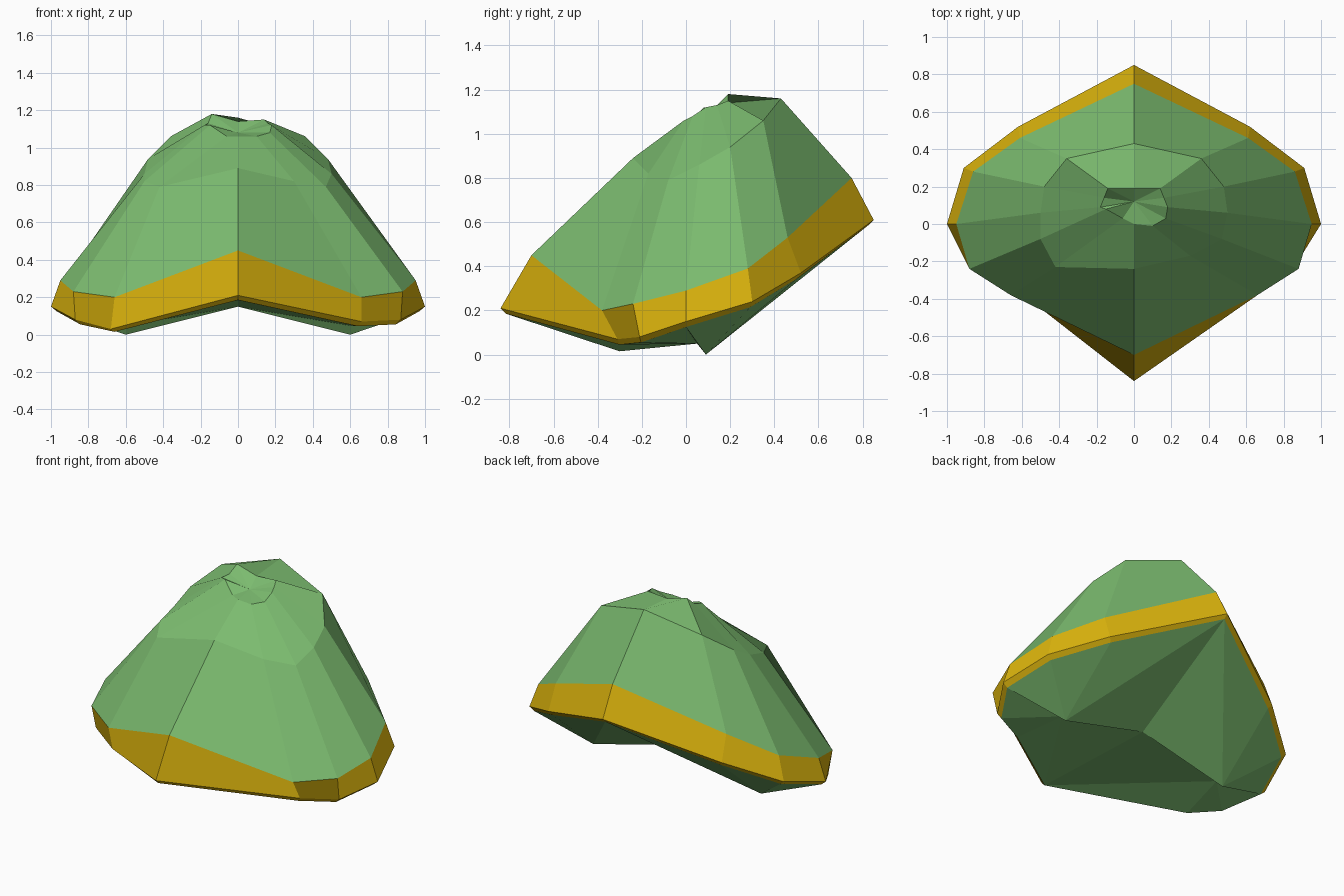
import bpy
from mathutils import Vector

cube = bpy.data.objects.get("Cube")
if cube:
    bpy.data.objects.remove(cube)


def material(name, color):
    m = bpy.data.materials.new(name)
    m.use_nodes = True
    m.diffuse_color = color
    m.node_tree.nodes["Principled BSDF"].inputs["Base Color"].default_value = color
    return m


green = material("leaf green", (0.2, 0.5, 0.16, 1))
mustard = material("mustard", (0.72, 0.46, 0.004, 1))


def ring(half, **left):
    """Mirror a front-to-back half outline; keywords move single points on -x."""
    pts = [Vector(p) for p in half]
    mirrored = [Vector((-p.x, p.y, p.z)) for p in pts]
    for key, value in left.items():
        mirrored[int(key[1:])] = Vector(value)
    return pts + mirrored[-2:0:-1]


def finish(name, mat, verts, faces):
    mesh = bpy.data.meshes.new(name)
    mesh.from_pydata(verts, [], faces)
    mesh.materials.append(mat)
    mesh.validate()
    obj = bpy.data.objects.new(name, mesh)
    bpy.context.collection.objects.link(obj)


def build(name, mat, rings):
    """Bridge successive closed rings."""
    n = len(rings[0])
    verts = [p for r in rings for p in r]
    quads = [(k * n + i, k * n + (i + 1) % n, (k + 1) * n + (i + 1) % n, (k + 1) * n + i)
             for k in range(len(rings) - 1) for i in range(n)]
    finish(name, mat, verts, quads)


# Outlines, front to back
rim = ring([(0, -.84, .21), (.66, -.31, .07), (.87, -.21, .08), (1, 0, .15),
            (.91, .3, .24), (.62, .52, .37), (0, .85, .61)], p1=(-.68, -.31, .03))
band_top = ring([(0, -.7, .45), (.66, -.38, .2), (.88, -.24, .23), (.95, 0, .29),
                 (.86, .28, .39), (.61, .46, .53), (0, .75, .8)])
shoulder = ring([(0, -.24, .89), (.3, -.17, .82), (.47, -.08, .79), (.5, .06, .86),
                 (.48, .2, .94), (.36, .35, 1.06), (0, .43, 1.16)],
                p1=(-.42, -.23, .79), p2=(-.5, -.08, .82))
top = ring([(0, 0, 1.06), (.1, -.01, 1.06), (.17, .03, 1.08), (.18, .09, 1.12),
            (.16, .14, 1.13), (.14, .19, 1.15), (0, .19, 1.14)],
           p1=(-.06, .03, 1.06), p2=(-.15, .08, 1.12), p5=(-.14, .19, 1.18))
count = len(rim)

# Crown with a pinched, sunken tip
apex = [Vector((0, .12, 1.08))] * count
build("crown", green, [band_top, shoulder, top, apex])

# Coloured band and its turned-under edge
inner = [Vector((p.x * .97, p.y * .97, max(.015, p.z - .025))) for p in rim]
build("brim_band", mustard, [rim, band_top])
build("brim_edge", mustard, [inner, rim])

# Underside: a pair of low points per side, a shallow centre, fans to the edge
half = count // 2
centre = count
verts = inner + [Vector((0, .08, .15))]
faces = []
for side, path in ((1, list(range(half + 1))),
                   (-1, [(-i) % count for i in range(half + 1)])):
    fore, aft = len(verts), len(verts) + 1
    verts += [Vector((side * .59, .05, .05)), Vector((side * .6, .09, 0))]
    tris = [(b, a, fore if k < half // 2 else aft)
            for k, (a, b) in enumerate(zip(path, path[1:]))]
    tris += [(path[half // 2], fore, aft), (path[0], centre, fore),
             (fore, centre, aft), (aft, centre, path[half])]
    faces += [t if side > 0 else t[::-1] for t in tris]
finish("underside", green, verts, faces)
